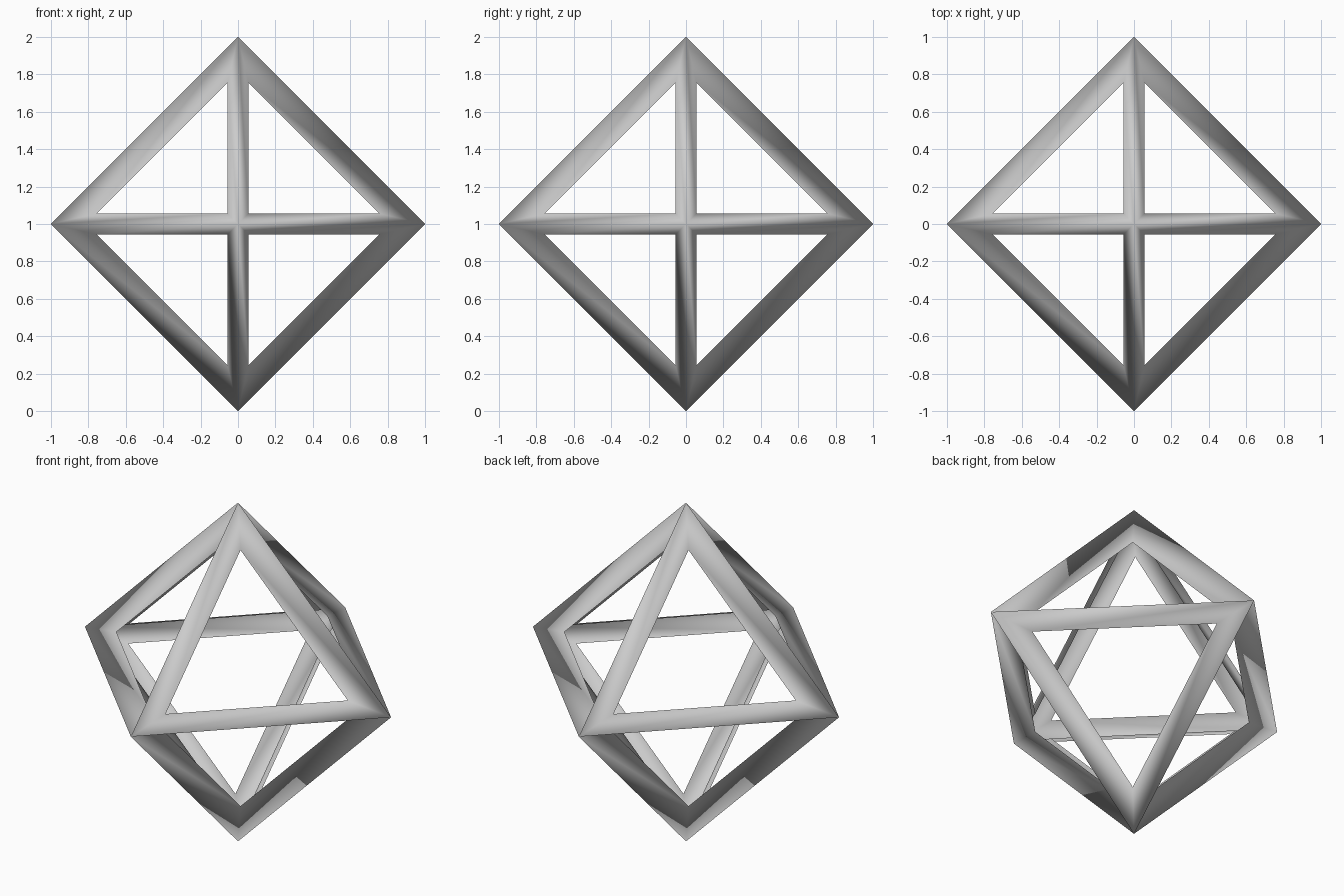
import bpy
from itertools import product
from mathutils import Vector

if "Cube" in bpy.data.objects:
    bpy.data.objects.remove(bpy.data.objects["Cube"])

RADIUS = 1.0     # corner radius
DEPTH = 0.867    # plane of the triangular openings
INSET = 0.0555   # opening inset, measured along each axis

verts, faces, index = [], [], {}


def vert(co):
    key = tuple(round(c, 5) for c in co)
    if key not in index:
        index[key] = len(verts)
        verts.append((co[0], co[1], co[2] + 1.0))
    return index[key]


# One recessed triangular opening per octant: a sloping band from the
# octahedron's edges in to the rim of the opening
for signs in product((1, -1), repeat=3):
    axes = [Vector([signs[i] if i == k else 0 for i in range(3)]) for k in range(3)]
    if signs[0] * signs[1] * signs[2] < 0:
        axes.reverse()
    total = sum(axes, Vector((0, 0, 0)))
    outer = [vert(a * RADIUS) for a in axes]
    rim = [vert(total * INSET + a * (DEPTH - 3 * INSET)) for a in axes]
    for a, b in ((0, 1), (1, 2), (2, 0)):
        faces.append((outer[a], outer[b], rim[b], rim[a]))

# Octahedral frame
mesh = bpy.data.meshes.new("octahedron_frame")
mesh.from_pydata(verts, [], faces)
mesh.update()
for p in mesh.polygons:
    p.use_smooth = True
frame = bpy.data.objects.new("octahedron_frame", mesh)
bpy.context.collection.objects.link(frame)
